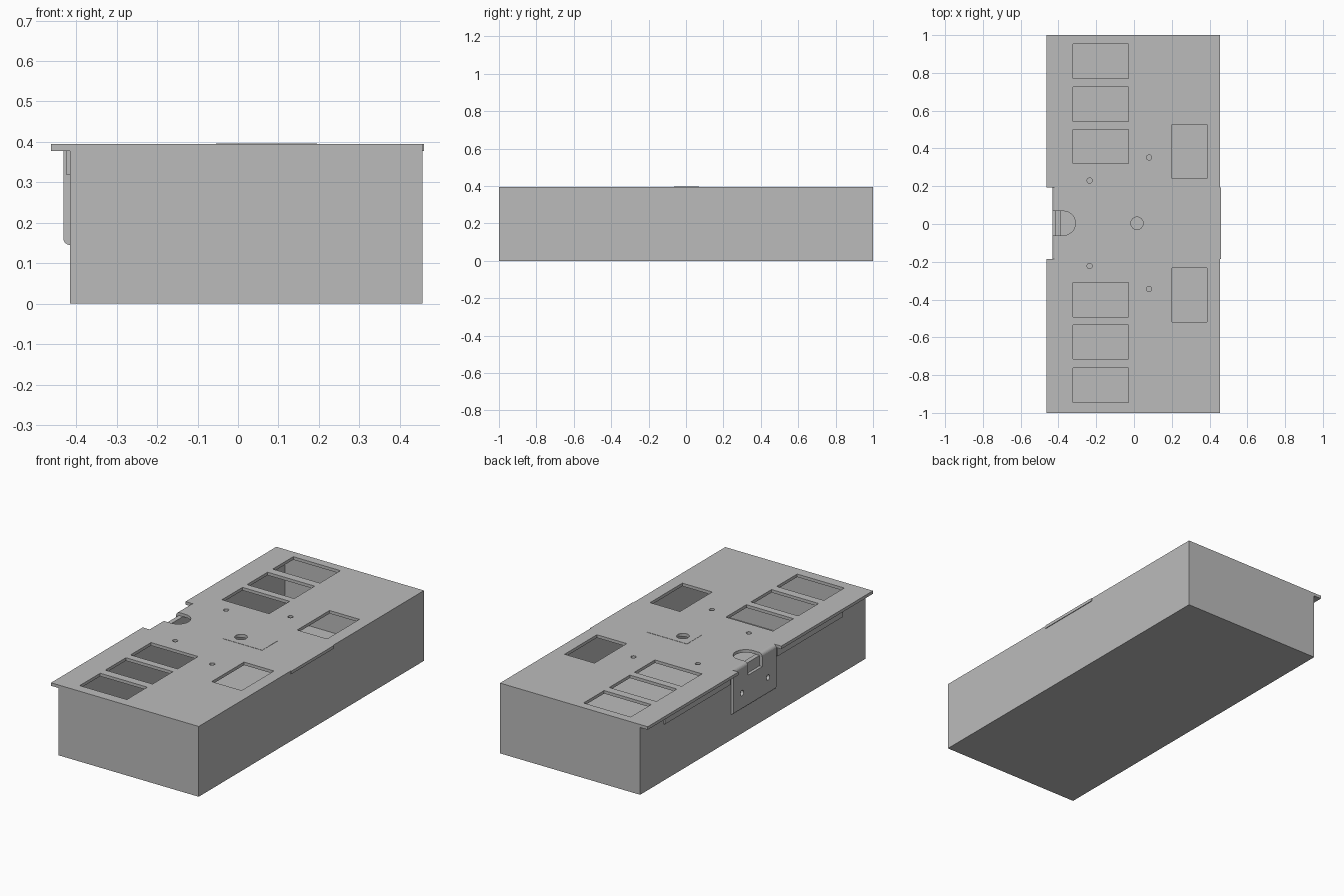
import bpy, bmesh, math
from mathutils import Matrix, Vector

if "Cube" in bpy.data.objects:
    bpy.data.objects.remove(bpy.data.objects["Cube"])

GREY = bpy.data.materials.new("plain grey")
GREY.use_nodes = True
GREY.diffuse_color = (0.5, 0.5, 0.5, 1)
GREY.node_tree.nodes["Principled BSDF"].inputs["Base Color"].default_value = (0.5, 0.5, 0.5, 1)

SHIFT = 0.004            # panel layout mirrors about this y
TOP, UNDER = 0.395, 0.378
MID = 0.19               # half width of the middle bracket


def finish(name, bm):
    bmesh.ops.recalc_face_normals(bm, faces=bm.faces)
    mesh = bpy.data.meshes.new(name)
    bm.to_mesh(mesh)
    bm.free()
    mesh.materials.append(GREY)
    obj = bpy.data.objects.new(name, mesh)
    bpy.context.collection.objects.link(obj)
    return obj


def add_box(bm, x, y, z):
    size = Vector((x[1] - x[0], y[1] - y[0], z[1] - z[0]))
    mid = Vector((sum(x), sum(y), sum(z))) / 2
    mat = Matrix.Translation(mid) @ Matrix.Diagonal(size.to_4d())
    bmesh.ops.create_cube(bm, size=1, matrix=mat)


def add_rod(bm, centre, radius, length, axis="Z", sides=24):
    turn = Matrix.Rotation(math.pi / 2, 4, "Y") if axis == "X" else Matrix()
    bmesh.ops.create_cone(bm, cap_ends=True, segments=sides, radius1=radius, radius2=radius,
                          depth=length, matrix=Matrix.Translation(centre) @ turn)


def box(name, x, y, z):
    bm = bmesh.new()
    add_box(bm, x, y, z)
    return finish(name, bm)


def cut(obj, cutter):
    mod = obj.modifiers.new("cut", "BOOLEAN")
    mod.operation = "DIFFERENCE"
    mod.solver = "EXACT"
    mod.object = cutter
    cutter.hide_render = True
    cutter.hide_viewport = True
    cutter.display_type = "WIRE"


def mirrored(side, a, b):
    return sorted((SHIFT + side * a, SHIFT + side * b))


# Hollow case with a floor
case = box("case", (-0.415, 0.456), (-1, 1), (0, UNDER))
cut(case, box("case_cavity_cutter", (-0.39, 0.432), (-0.975, 0.975), (0.02, 0.5)))

# End panels with their windows and screw holes
for side, word in ((1, "back"), (-1, "front")):
    panel = box(word + "_panel", (-0.462, 0.456), sorted((side, SHIFT + side * MID)), (UNDER, TOP))
    bm = bmesh.new()
    for near in (0.315, 0.538, 0.766):
        add_box(bm, (-0.323, -0.03), mirrored(side, near, near + 0.182), (0.35, 0.45))
    add_box(bm, (0.2, 0.386), mirrored(side, 0.236, 0.523), (0.35, 0.45))
    for x, y in ((-0.235, 0.226), (0.08, 0.348)):
        add_rod(bm, (x, SHIFT + side * y, 0.4), 0.014, 0.1, sides=16)
    cut(panel, finish(word + "_panel_cutter", bm))

    # Long strip under the overhang
    box(word + "_strip", (-0.425, -0.415), mirrored(side, 0.21, 0.79), (0.32, UNDER))

# Middle bracket: bent sheet with a hanging flap
def arc(cx, cz, r, start, end, steps=6):
    angles = [math.radians(start + (end - start) * i / steps) for i in range(steps + 1)]
    return [(cx + r * math.cos(a), cz + r * math.sin(a)) for a in angles]

profile = [(0.46, UNDER), (0.46, TOP)]
profile += arc(-0.412, 0.375, 0.02, 90, 180)
profile += arc(-0.415, 0.162, 0.017, 180, 270)
profile += [(-0.415, UNDER)]
bm = bmesh.new()
face = bm.faces.new([bm.verts.new((x, SHIFT - MID, z)) for x, z in profile])
swept = bmesh.ops.extrude_face_region(bm, geom=[face])["geom"]
bmesh.ops.translate(bm, vec=(0, 2 * MID, 0),
                    verts=[g for g in swept if isinstance(g, bmesh.types.BMVert)])
bracket = finish("middle_bracket", bm)

# Round-ended notch over the bend
bm = bmesh.new()
add_box(bm, (-0.5, -0.374), (SHIFT - 0.064, SHIFT + 0.064), (0.32, 0.45))
cut(bracket, finish("notch_cutter", bm))
bm = bmesh.new()
add_rod(bm, (-0.374, SHIFT, 0.4), 0.064, 0.1, sides=32)
cut(bracket, finish("notch_end_cutter", bm))

# Flap holes and centre hole
bm = bmesh.new()
for side in (1, -1):
    add_rod(bm, (-0.425, SHIFT + side * 0.115, 0.24), 0.015, 0.03, "X", 16)
add_rod(bm, (0.016, SHIFT, 0.39), 0.033, 0.1)
holes = finish("hole_cutter", bm)
cut(bracket, holes)

# Thin latch plate around the centre hole
latch = box("latch_plate", (-0.055, 0.195), (SHIFT - 0.068, SHIFT + 0.066), (0.392, 0.3965))
cut(latch, holes)
